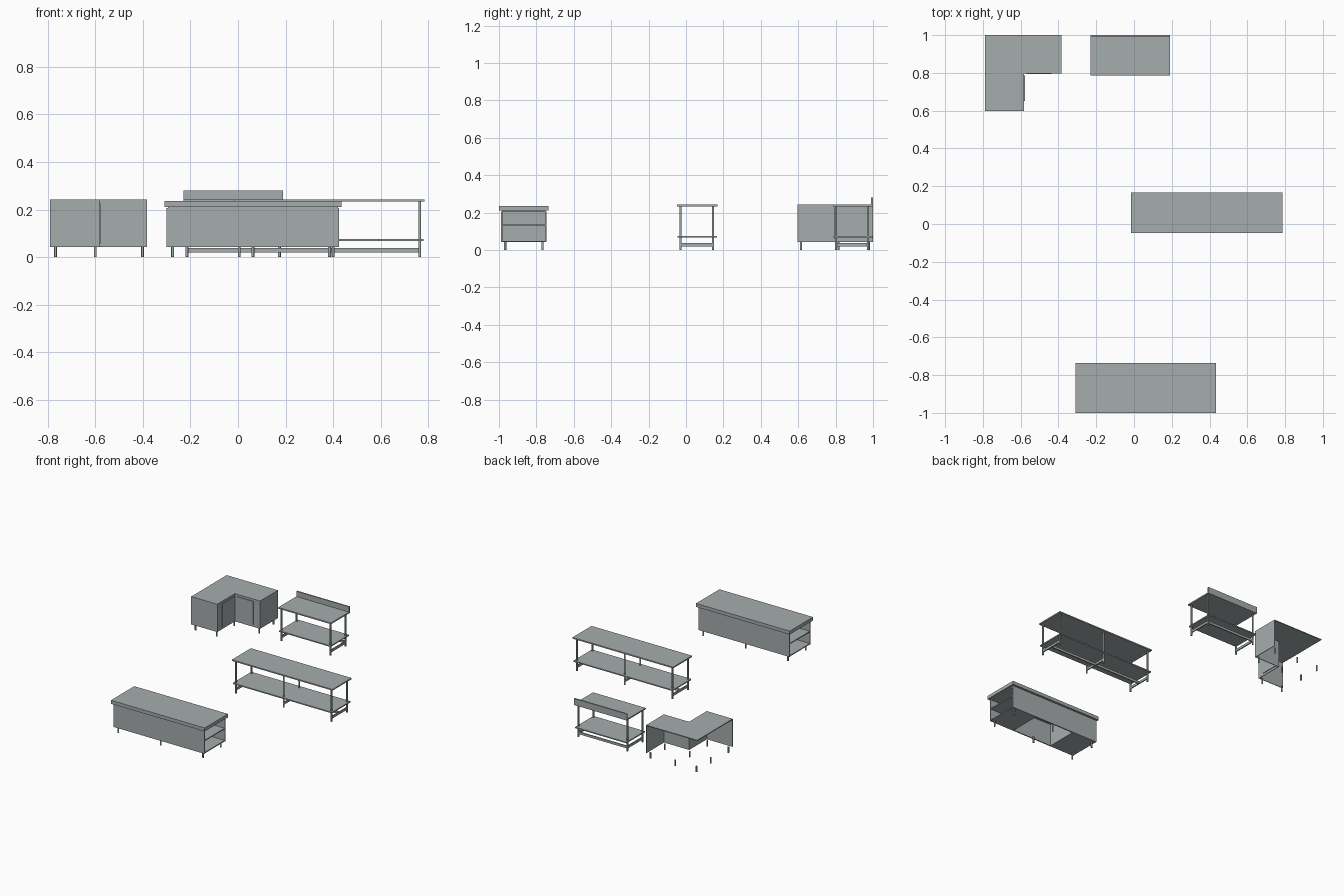
import bpy, bmesh, math

if "Cube" in bpy.data.objects:
    bpy.data.objects.remove(bpy.data.objects["Cube"])

steel = bpy.data.materials.new("brushed_steel")
steel.diffuse_color = (0.38, 0.415, 0.415, 1)
steel.use_nodes = True
steel.node_tree.nodes["Principled BSDF"].inputs["Base Color"].default_value = steel.diffuse_color


def finish(bm, name):
    me = bpy.data.meshes.new(name)
    bm.to_mesh(me)
    bm.free()
    me.materials.append(steel)
    ob = bpy.data.objects.new(name, me)
    bpy.context.collection.objects.link(ob)
    return ob


def box(name, x0, x1, y0, y1, z0, z1):
    bm = bmesh.new()
    bmesh.ops.create_cube(bm, size=1)
    for v in bm.verts:
        v.co.x = x1 if v.co.x > 0 else x0
        v.co.y = y1 if v.co.y > 0 else y0
        v.co.z = z1 if v.co.z > 0 else z0
    return finish(bm, name)


def prism(name, pts, z0, z1):
    bm = bmesh.new()
    f = bm.faces.new([bm.verts.new((x, y, z0)) for x, y in pts])
    ext = bmesh.ops.extrude_face_region(bm, geom=[f])
    for g in ext["geom"]:
        if isinstance(g, bmesh.types.BMVert):
            g.co.z = z1
    bmesh.ops.recalc_face_normals(bm, faces=bm.faces)
    return finish(bm, name)


def leg(name, x, y, top, r=0.006):
    bm = bmesh.new()
    bmesh.ops.create_cone(bm, cap_ends=True, segments=12, radius1=r, radius2=r, depth=top)
    bmesh.ops.translate(bm, verts=bm.verts, vec=(x, y, top / 2))
    for f in bm.faces:
        f.smooth = len(f.verts) == 4
    for e in bm.edges:
        if any(len(f.verts) > 4 for f in e.link_faces):
            e.smooth = False
    return finish(bm, name)


def table(name, x0, x1, y0, y1, leg_x, leg_y, rail_y):
    # worktop, undershelf, legs and floor rails
    box(name + "_top", x0, x1, y0, y1, 0.233, 0.242)
    box(name + "_shelf", x0 + 0.005, x1 - 0.005, y0 + 0.003, y1 - 0.003, 0.067, 0.075)
    for x in leg_x:
        for y in leg_y:
            leg(name + "_leg", x, y, 0.235)
        box(name + "_cross_rail", x - 0.004, x + 0.004, leg_y[0], leg_y[1], 0.02, 0.037)
    box(name + "_long_rail", leg_x[0], leg_x[-1], rail_y - 0.004, rail_y + 0.004, 0.02, 0.037)


# Long centre table
table("long_table", -0.015, 0.785, -0.048, 0.168, (0.005, 0.385, 0.765), (-0.03, 0.145), 0.058)

# Wall table with splashback
table("wall_table", -0.23, 0.19, 0.785, 1.0, (-0.215, 0.174), (0.802, 0.973), 0.973)
box("splashback", -0.23, 0.19, 0.99, 1.0, 0.24, 0.28)

# Counter cabinet: overhanging top, front and back walls, open shelf bays at both ends
box("counter_top", -0.31, 0.435, -1.0, -0.735, 0.21, 0.235)
box("counter_neck", -0.295, 0.42, -0.983, -0.752, 0.203, 0.211)
box("counter_front_wall", -0.30, 0.425, -0.988, -0.98, 0.042, 0.207)
box("counter_back_wall", -0.30, 0.425, -0.755, -0.747, 0.042, 0.207)
for end, x0, x1, div in (("left", -0.298, -0.10, -0.10), ("right", 0.225, 0.423, 0.225)):
    box("counter_divider_" + end, div - 0.003, div + 0.003, -0.98, -0.755, 0.042, 0.207)
    for z in (0.042, 0.13):
        box("counter_shelf_" + end, x0, x1, -0.982, -0.753, z, z + 0.007)
for x in (-0.275, 0.0625, 0.40):
    for y in (-0.967, -0.767):
        leg("counter_leg", x, y, 0.045)

# Corner cabinet: L-shaped top, thin front and end panels, open at back and below
X0, X1, XM = -0.79, -0.383, -0.583
Y0, Y1, YM = 0.597, 1.0, 0.798
prism("corner_top", [(X0, Y0), (XM, Y0), (XM, YM), (X1, YM), (X1, Y1), (X0, Y1)], 0.236, 0.242)
t = 0.004
box("corner_end_front", X0, XM, Y0, Y0 + t, 0.042, 0.238)
box("corner_end_right", X1 - t, X1, YM, Y1, 0.042, 0.238)
box("corner_face_right", XM - t, XM, Y0, YM + t, 0.042, 0.238)
box("corner_face_front", XM - t, X1, YM, YM + t, 0.042, 0.238)
# doors
box("door_front", -0.57, -0.437, YM - 0.005, YM, 0.058, 0.226)
box("door_right", XM, XM + 0.005, 0.65, 0.785, 0.058, 0.226)
for x in (-0.768, -0.60, -0.402):
    for y in (0.615, 0.815, 0.978):
        if not (x > -0.5 and y < 0.7):
            leg("corner_leg", x, y, 0.042, 0.0055)
